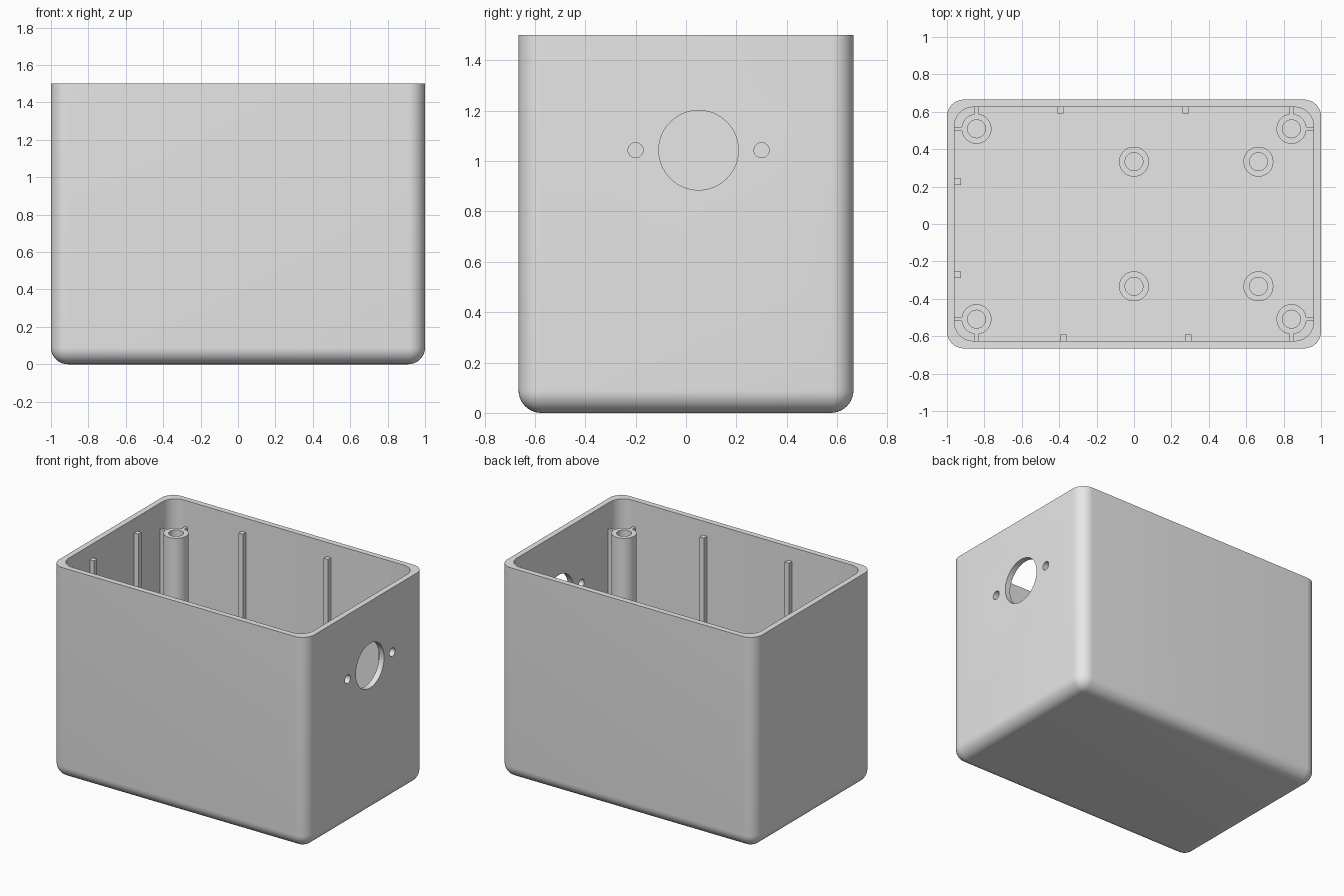
import bpy, bmesh, math
from mathutils import Matrix, Vector

if "Cube" in bpy.data.objects:
    bpy.data.objects.remove(bpy.data.objects["Cube"], do_unlink=True)

HALF_X, HALF_Y, HEIGHT = 1.0, 0.665, 1.5
WALL = 0.04
IN_X, IN_Y = HALF_X - WALL, HALF_Y - WALL
FLOOR = WALL

grey = bpy.data.materials.new("plain grey")
grey.use_nodes = True
grey.diffuse_color = (0.8, 0.8, 0.8, 1)
grey.node_tree.nodes["Principled BSDF"].inputs["Base Color"].default_value = (0.8, 0.8, 0.8, 1)


def finish(name, bm):
    bmesh.ops.recalc_face_normals(bm, faces=bm.faces)
    mesh = bpy.data.meshes.new(name)
    bm.to_mesh(mesh)
    bm.free()
    mesh.materials.append(grey)
    obj = bpy.data.objects.new(name, mesh)
    bpy.context.collection.objects.link(obj)
    return obj


def activate(obj):
    bpy.ops.object.select_all(action="DESELECT")
    obj.select_set(True)
    bpy.context.view_layer.objects.active = obj


def smooth(obj):
    activate(obj)
    bpy.ops.object.shade_smooth_by_angle(angle=math.radians(30))


def box(name, lo, hi, radius=0, round_bottom=False):
    """Box between two corners, with optional rounded uprights and underside."""
    lo, hi = Vector(lo), Vector(hi)
    bm = bmesh.new()
    bmesh.ops.create_cube(bm, size=1)
    for v in bm.verts:
        v.co = Vector([(lo[i] + hi[i]) / 2 + v.co[i] * (hi[i] - lo[i]) for i in range(3)])
    if radius:
        def chosen(e):
            a, b = (v.co.z for v in e.verts)
            return abs(a - b) > 0.1 or (round_bottom and max(a, b) < lo.z + 0.01)
        bmesh.ops.bevel(bm, geom=[e for e in bm.edges if chosen(e)], offset=radius,
                        segments=10, profile=0.5, affect="EDGES")
    return finish(name, bm)


def cut(target, cutter):
    activate(target)
    mod = target.modifiers.new("cut", "BOOLEAN")
    mod.operation = "DIFFERENCE"
    mod.solver = "EXACT"
    mod.object = cutter
    bpy.ops.object.modifier_apply(modifier=mod.name)
    bpy.data.objects.remove(cutter, do_unlink=True)


def tube(name, x, y, top, outer=0.08, inner=0.048):
    """Hollow screw post spun from a rectangular section."""
    bm = bmesh.new()
    base = FLOOR - 0.01
    section = [(outer, base), (outer, top), (inner, top), (inner, base)]
    verts = [bm.verts.new((r, 0, z)) for r, z in section]
    edges = [bm.edges.new((verts[i], verts[(i + 1) % 4])) for i in range(4)]
    bmesh.ops.spin(bm, geom=verts + edges, cent=(0, 0, 0), axis=(0, 0, 1),
                   angle=math.tau, steps=48, use_merge=True)
    bmesh.ops.remove_doubles(bm, verts=bm.verts, dist=0.0001)
    bmesh.ops.translate(bm, verts=bm.verts, vec=(x, y, 0))
    smooth(finish(name, bm))


# Open shell with rounded outer edges
shell = box("enclosure_shell", (-HALF_X, -HALF_Y, 0), (HALF_X, HALF_Y, HEIGHT), 0.09, True)
cut(shell, box("cavity_cutter", (-IN_X, -IN_Y, FLOOR), (IN_X, IN_Y, HEIGHT + 0.2), 0.1))

# Round port and its two screw holes in the left wall
for y, radius, sides in ((0.05, 0.158, 64), (-0.2, 0.03, 32), (0.3, 0.03, 32)):
    bm = bmesh.new()
    place = Matrix.Translation((HALF_X, y, 1.043)) @ Matrix.Rotation(math.pi / 2, 4, "Y")
    bmesh.ops.create_cone(bm, cap_ends=True, segments=sides, radius1=radius,
                          radius2=radius, depth=0.2, matrix=place)
    cut(shell, finish("hole_cutter", bm))
smooth(shell)

# Tall corner posts, each tied to both walls by thin webs
POST_X, POST_Y, POST_TOP, WEB = 0.842, 0.509, 1.315, 0.01
for sx, side in ((-1, "right"), (1, "left")):
    for sy, end in ((-1, "front"), (1, "back")):
        x, y = sx * POST_X, sy * POST_Y
        tube(f"{end}_{side}_post", x, y, POST_TOP)
        xs = sorted((x + sx * 0.07, sx * (IN_X + 0.01)))
        ys = sorted((y + sy * 0.07, sy * (IN_Y + 0.01)))
        box(f"{end}_{side}_side_web", (xs[0], y - WEB, FLOOR - 0.01), (xs[1], y + WEB, POST_TOP))
        box(f"{end}_{side}_end_web", (x - WEB, ys[0], FLOOR - 0.01), (x + WEB, ys[1], POST_TOP))

# Short standoffs on the floor
for x in (0, 0.665):
    for y in (-0.333, 0.333):
        tube("floor_standoff", x, y, 0.16)

# Square upright ribs along the front, back and right walls
RIB, RIB_TOP = 0.017, 1.4
ribs = [("back_rib", -0.393, IN_Y - RIB), ("back_rib", 0.275, IN_Y - RIB),
        ("front_rib", -0.377, RIB - IN_Y), ("front_rib", 0.29, RIB - IN_Y),
        ("right_rib", RIB - IN_X, 0.226), ("right_rib", RIB - IN_X, -0.271)]
for name, x, y in ribs:
    box(name, (x - RIB, y - RIB, FLOOR - 0.01), (x + RIB, y + RIB, RIB_TOP))
